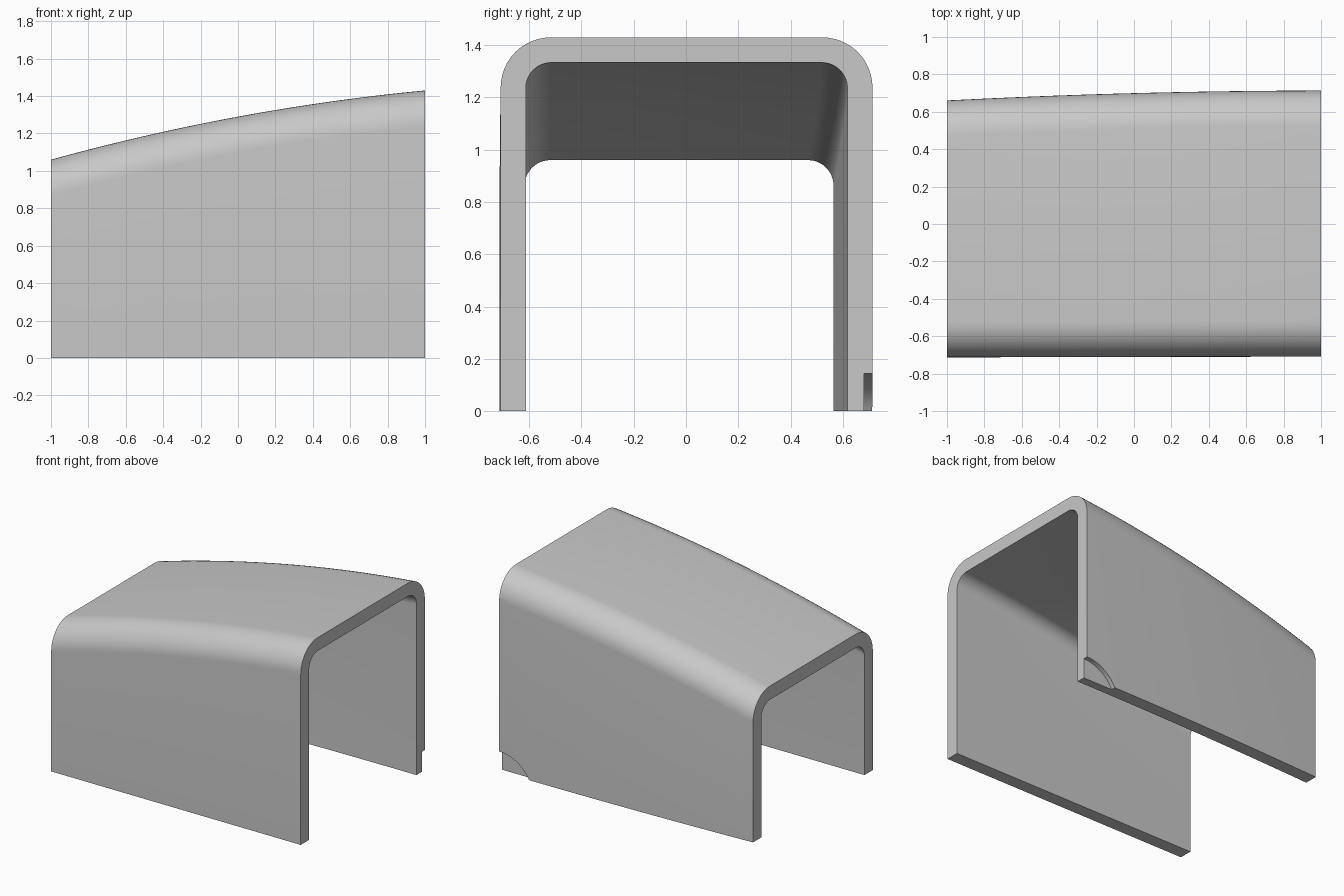
import bpy, bmesh, math

if "Cube" in bpy.data.objects:
    bpy.data.objects.remove(bpy.data.objects["Cube"], do_unlink=True)

grey = bpy.data.materials.new("light_grey")
grey.use_nodes = True
colour = (0.58, 0.58, 0.58, 1)
grey.diffuse_color = colour
grey.node_tree.nodes["Principled BSDF"].inputs["Base Color"].default_value = colour

STATIONS, ARC = 32, 12
WALL = 0.096


def arch(x, front, back, top, radius):
    """Upside-down U profile with rounded upper corners."""
    points = [(x, front, 0)]
    for centre, start in ((front + radius, math.pi), (back - radius, math.pi / 2)):
        for i in range(ARC + 1):
            a = start - i / ARC * math.pi / 2
            points.append((x, centre + radius * math.cos(a),
                           top - radius + radius * math.sin(a)))
    return points + [(x, back, 0)]


def section(x):
    """Closed ring: outer arch, then the inner arch reversed."""
    front = -0.711 + 0.002 * x
    back = 0.6995 + 0.0265 * x - 0.0125 * x * x
    top = 1.29 + 0.185 * x - 0.045 * x * x
    slope = 0.185 - 0.09 * x
    inner_top = top - WALL * math.hypot(1, slope)
    outer = arch(x, front, back, top, 0.192)
    inner = arch(x, front + WALL, back - WALL, inner_top, 0.098)
    return outer + inner[::-1]


# Curved cover shell, lofted along its length
bm = bmesh.new()
rings = [[bm.verts.new(p) for p in section(-1 + 2 * i / STATIONS)]
         for i in range(STATIONS + 1)]
n = len(rings[0])
for a, b in zip(rings, rings[1:]):
    for i in range(n):
        j = (i + 1) % n
        bm.faces.new((a[i], a[j], b[j], b[i]))
# End rims
for ring in (rings[0], rings[-1]):
    for i in range(n // 2 - 1):
        bm.faces.new((ring[i], ring[i + 1], ring[n - 2 - i], ring[n - 1 - i]))
bmesh.ops.recalc_face_normals(bm, faces=bm.faces)
mesh = bpy.data.meshes.new("cover_shell")
bm.to_mesh(mesh)
bm.free()
cover = bpy.data.objects.new("cover_shell", mesh)
bpy.context.collection.objects.link(cover)
mesh.materials.append(grey)

# Round shallow recess in the lower back corner
bpy.ops.mesh.primitive_cylinder_add(vertices=64, radius=0.271, depth=0.2,
                                    location=(1.001, 0.78, -0.126),
                                    rotation=(math.pi / 2, 0, 0))
cutter = bpy.context.object
cutter.name = "recess_cutter"
cutter.hide_render = True
cutter.data.materials.append(grey)

bpy.ops.object.select_all(action='DESELECT')
cover.select_set(True)
bpy.context.view_layer.objects.active = cover
cut = cover.modifiers.new("recess", 'BOOLEAN')
cut.operation = 'DIFFERENCE'
cut.solver = 'EXACT'
cut.object = cutter
bpy.ops.object.modifier_apply(modifier=cut.name)
bpy.data.objects.remove(cutter, do_unlink=True)
bpy.ops.object.shade_smooth_by_angle(angle=math.radians(30))
